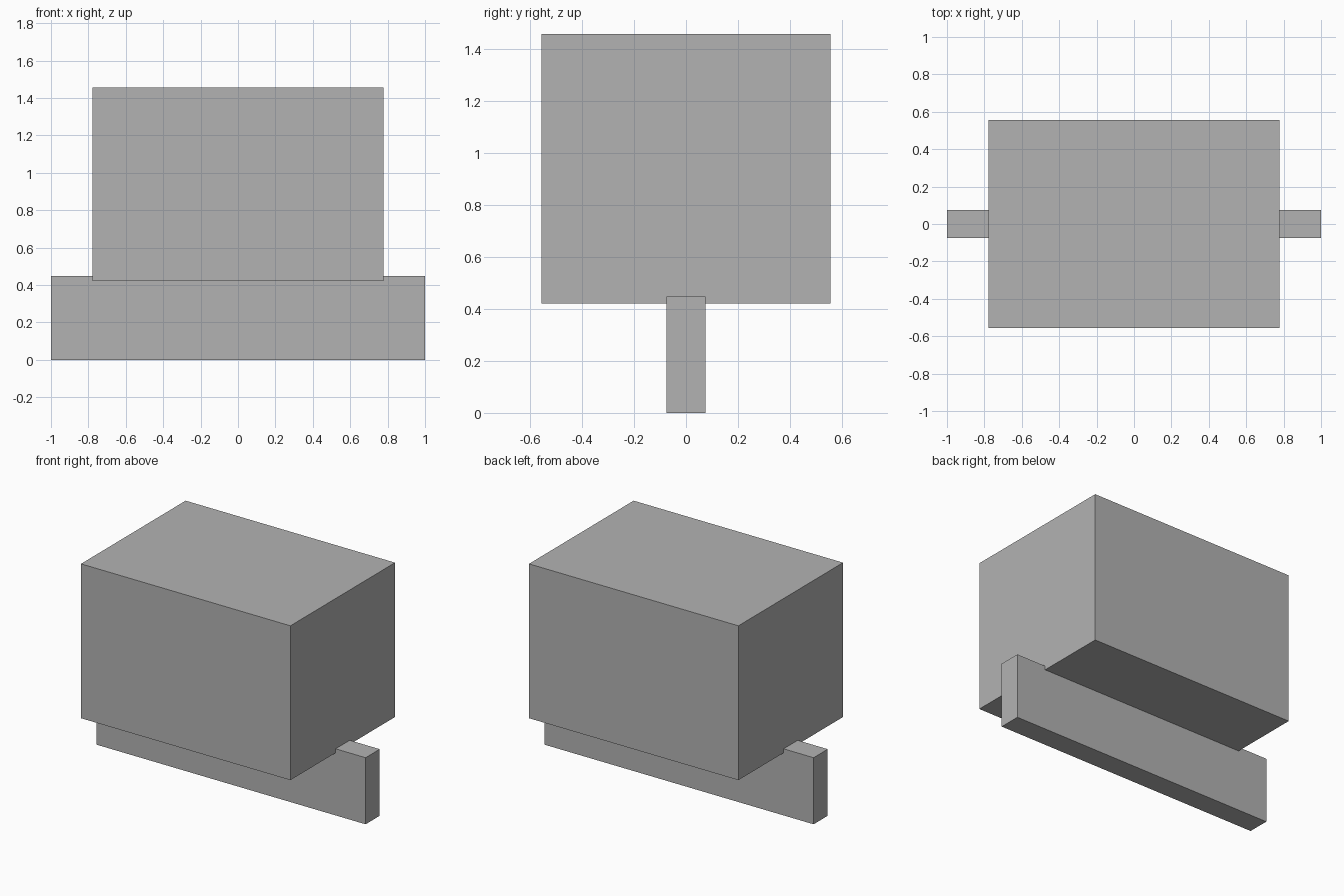
import bpy

cube = bpy.data.objects.get("Cube")
if cube:
    bpy.data.objects.remove(cube, do_unlink=True)

# Single plain grey material
COLOUR = (0.45, 0.45, 0.45, 1)
grey = bpy.data.materials.new("plain_grey")
grey.use_nodes = True
grey.diffuse_color = COLOUR
for node in grey.node_tree.nodes:
    if node.type == "BSDF_PRINCIPLED":
        node.inputs["Base Color"].default_value = COLOUR


def box(name, width, depth, bottom, top):
    """Box centred on x and y, spanning bottom to top."""
    bpy.ops.mesh.primitive_cube_add(size=1, location=(0, 0, (bottom + top) / 2))
    obj = bpy.context.object
    obj.name = obj.data.name = name
    obj.scale = (width, depth, top - bottom)
    bpy.ops.object.transform_apply(location=False, rotation=False, scale=True)
    obj.data.materials.append(grey)
    return obj


# Upright plank that carries the block
box("base_plank", 2.0, 0.15, 0.0, 0.447)

# Large block, sunk slightly over the plank
box("main_block", 1.555, 1.11, 0.42, 1.456)
